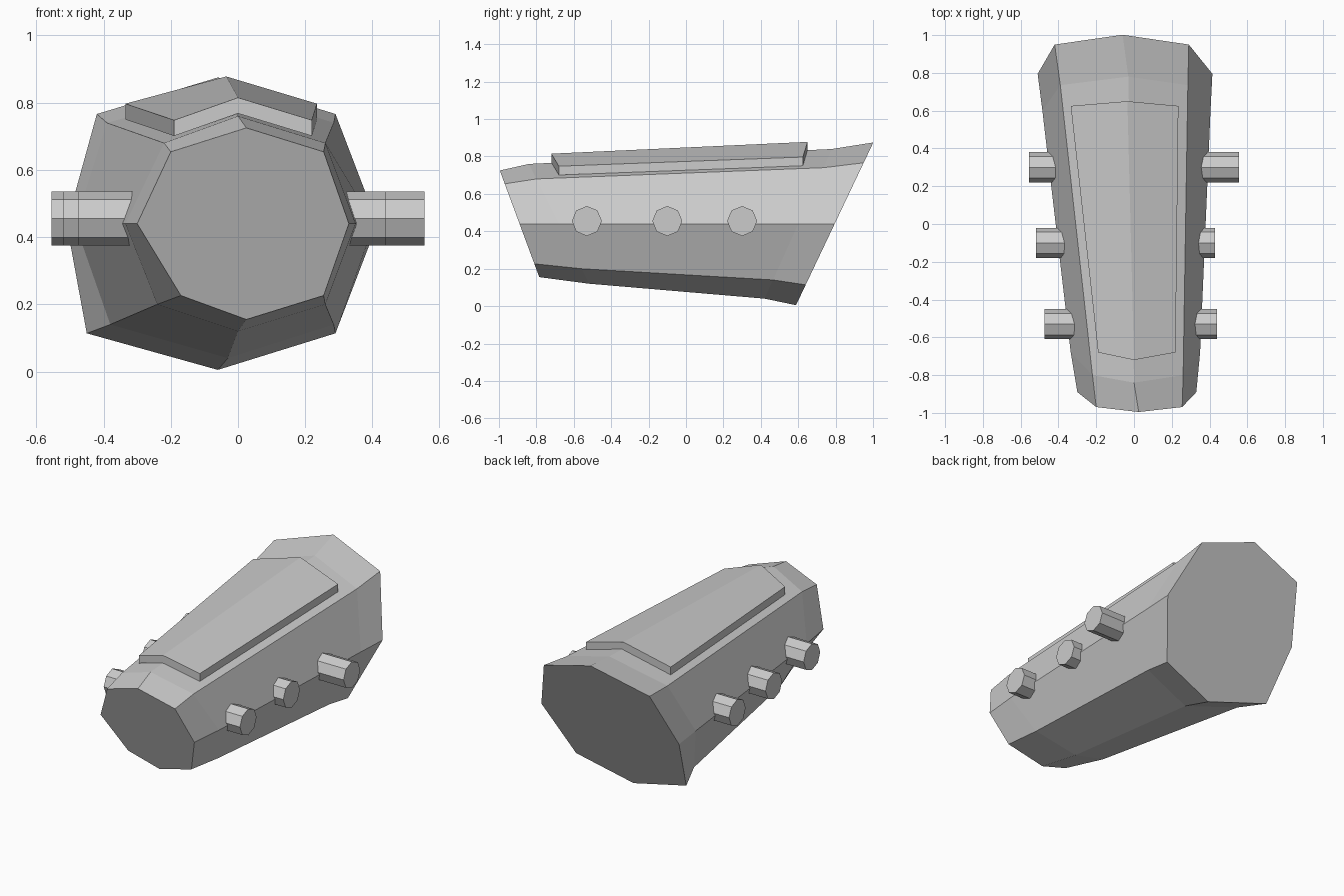
import bpy, bmesh, math
from mathutils import Matrix

cube = bpy.data.objects.get("Cube")
if cube:
    bpy.data.objects.remove(cube, do_unlink=True)

grey = bpy.data.materials.new("stone grey")
grey.use_nodes = True
colour = (0.6, 0.6, 0.6, 1)
grey.diffuse_color = colour
grey.node_tree.nodes["Principled BSDF"].inputs["Base Color"].default_value = colour


def finish(name, bm):
    """Turn a bmesh into a flat-shaded named object."""
    bmesh.ops.recalc_face_normals(bm, faces=bm.faces)
    mesh = bpy.data.meshes.new(name)
    bm.to_mesh(mesh)
    bm.free()
    mesh.materials.append(grey)
    obj = bpy.data.objects.new(name, mesh)
    bpy.context.collection.objects.link(obj)
    return obj


def loft(name, rings):
    """Skin a list of point rings and cap both ends."""
    bm = bmesh.new()
    loops = [[bm.verts.new(p) for p in ring] for ring in rings]
    count = len(loops[0])
    for a, b in zip(loops, loops[1:]):
        for i in range(count):
            j = (i + 1) % count
            bm.faces.new((a[i], a[j], b[j], b[i]))
    bm.faces.new(loops[0])
    bm.faces.new(loops[-1])
    return finish(name, bm)


MID = 0.44


def hull_ring(y, slope, height, centre, right, side_r, left_up, side_l, left_low):
    """Leaning eight-sided section, slightly lopsided in x."""
    shoulder = 0.75 * height
    outline = [(centre, height), (right, shoulder), (side_r, 0), (right, -shoulder),
               (centre, -height), (left_low, -shoulder), (side_l, 0), (left_up, shoulder)]
    return [(x, y + slope * dz, MID + dz) for x, dz in outline]


# Body: narrow front, wide back, both ends leaning outward at the top
loft("body", [
    hull_ring(-0.89, -0.37, 0.285, 0.025, 0.255, 0.33, -0.2, -0.3, -0.17),
    hull_ring(-0.68, -0.5, 0.32, 0, 0.26, 0.35, -0.22, -0.335, -0.24),
    hull_ring(0.6, 0.45, 0.4, -0.03, 0.285, 0.405, -0.39, -0.485, -0.38),
    hull_ring(0.795, 0.475, 0.435, -0.06, 0.29, 0.415, -0.42, -0.51, -0.45),
])


# Raised ridge plate on top
def plate_ring(y, ridge_y, left, ridge_x, right, side_z, ridge_z, thick=0.047):
    top = [(left, y, side_z), (ridge_x, ridge_y, ridge_z), (right, y, side_z)]
    return top + [(x, py, z - thick) for x, py, z in reversed(top)]


loft("top_plate", [
    plate_ring(-0.68, -0.72, -0.19, 0, 0.22, 0.748, 0.815),
    plate_ring(0.625, 0.65, -0.335, -0.035, 0.235, 0.797, 0.878),
])


# Eight-sided pegs along both flanks
def peg(name, y, tip):
    root = math.copysign(0.22, tip)
    bm = bmesh.new()
    place = Matrix.Translation(((root + tip) / 2, y, 0.455)) @ Matrix.Rotation(math.pi / 2, 4, "Y")
    bmesh.ops.create_cone(bm, cap_ends=True, segments=8, radius1=0.08, radius2=0.08,
                          depth=abs(tip - root), matrix=place)
    finish(name, bm)


for label, y, left_tip, right_tip in (("front", -0.53, 0.44, -0.475),
                                      ("middle", -0.1, 0.43, -0.52),
                                      ("rear", 0.3, 0.555, -0.555)):
    peg(label + "_peg_left", y, left_tip)
    peg(label + "_peg_right", y, right_tip)
